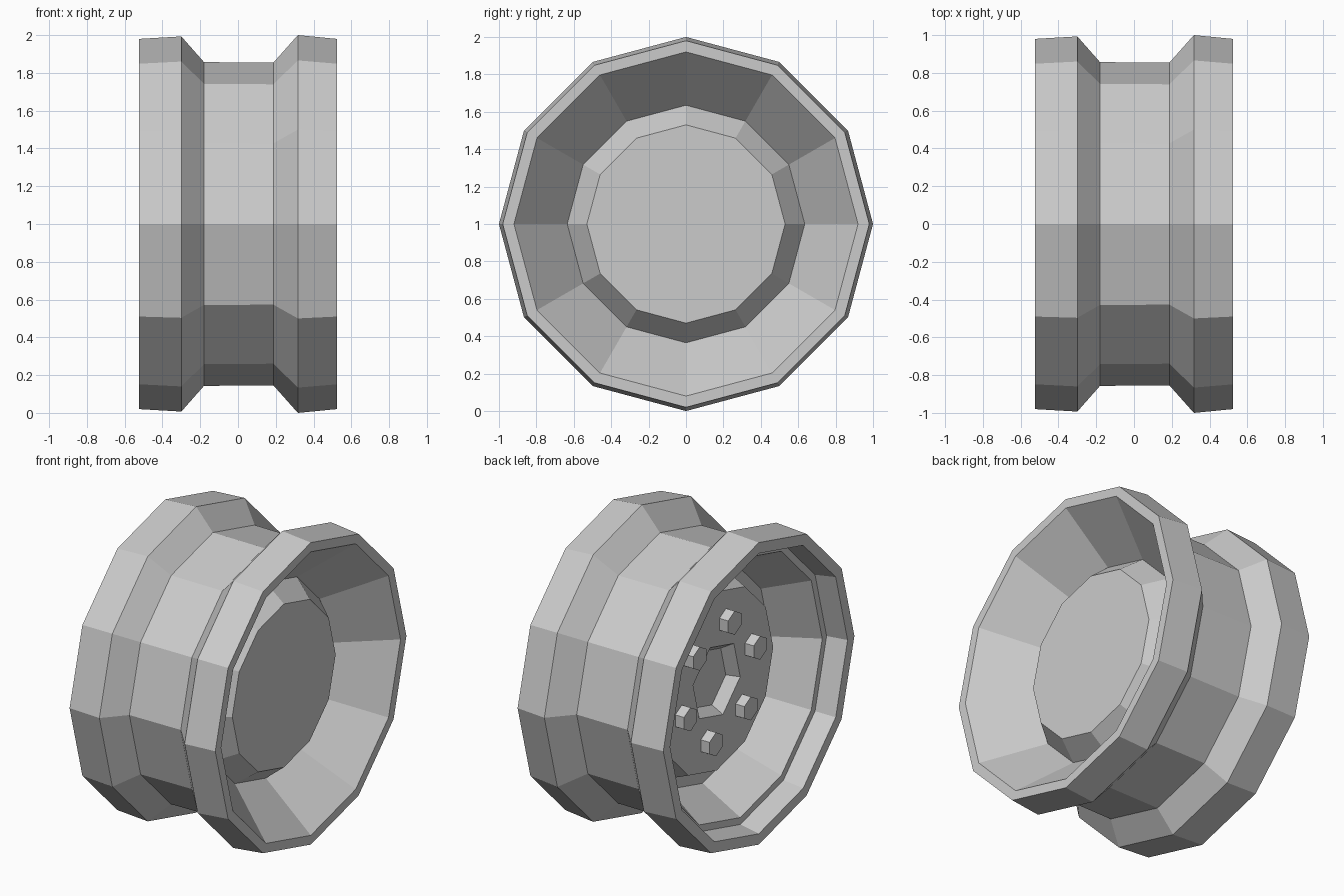
import bpy, bmesh
from math import sin, cos, pi, radians

if "Cube" in bpy.data.objects:
    bpy.data.objects.remove(bpy.data.objects["Cube"])

CZ = 1.0


def ring(bm, x, r, n=12, offset=0.0, hexagon=False, cy=0.0, cz=CZ):
    """Ring of vertices around the x axis; hexagon=True pulls every other point onto hexagon edges."""
    out = []
    for i in range(n):
        a = 2 * pi * i / n + offset
        k = cos(pi / 6) if hexagon and i % 2 == 0 else 1.0
        out.append(bm.verts.new((x, cy - r * k * cos(a), cz + r * k * sin(a))))
    return out


def skin(bm, rings):
    """Join successive rings with quads and cap both ends."""
    for a, b in zip(rings, rings[1:]):
        n = len(a)
        for i in range(n):
            j = (i + 1) % n
            bm.faces.new((a[i], a[j], b[j], b[i]))
    bm.faces.new(rings[0])
    bm.faces.new(rings[-1])


def finish(bm, name):
    bmesh.ops.recalc_face_normals(bm, faces=bm.faces[:])
    me = bpy.data.meshes.new(name)
    bm.to_mesh(me)
    bm.free()
    ob = bpy.data.objects.new(name, me)
    bpy.context.collection.objects.link(ob)
    return ob


# Wheel rim: one 12-sided turned profile from outer hub face, round the tread, to the bolt plate
profile = [
    (0.33, 0.53), (0.20, 0.635), (0.523, 0.92), (0.523, 0.98),  # dished right side
    (0.317, 1.0), (0.187, 0.854), (-0.18, 0.857),               # tyre channel
    (-0.30, 0.993), (-0.523, 0.98),
    (-0.523, 0.91), (-0.39, 0.885), (-0.39, 0.84),              # stepped left lip
    (-0.12, 0.69), (-0.12, 0.62), (-0.22, 0.58),                # inner barrel and plate edge
]
bm = bmesh.new()
rings = [ring(bm, x, r) for x, r in profile]
# Hexagonal recess in the middle of the plate
for x, r in [(-0.22, 0.25), (-0.15, 0.20)]:
    rings.append(ring(bm, x, r, offset=radians(15), hexagon=True))
skin(bm, rings)
finish(bm, "wheel_rim")

# Six hexagonal wheel nuts
for k in range(6):
    a = radians(15 + 60 * k)
    cy, cz = -0.37 * cos(a), CZ + 0.37 * sin(a)
    bm = bmesh.new()
    skin(bm, [ring(bm, x, 0.077, 6, pi / 6, False, cy, cz) for x in (-0.21, -0.283)])
    finish(bm, f"wheel_nut_{k + 1}")
